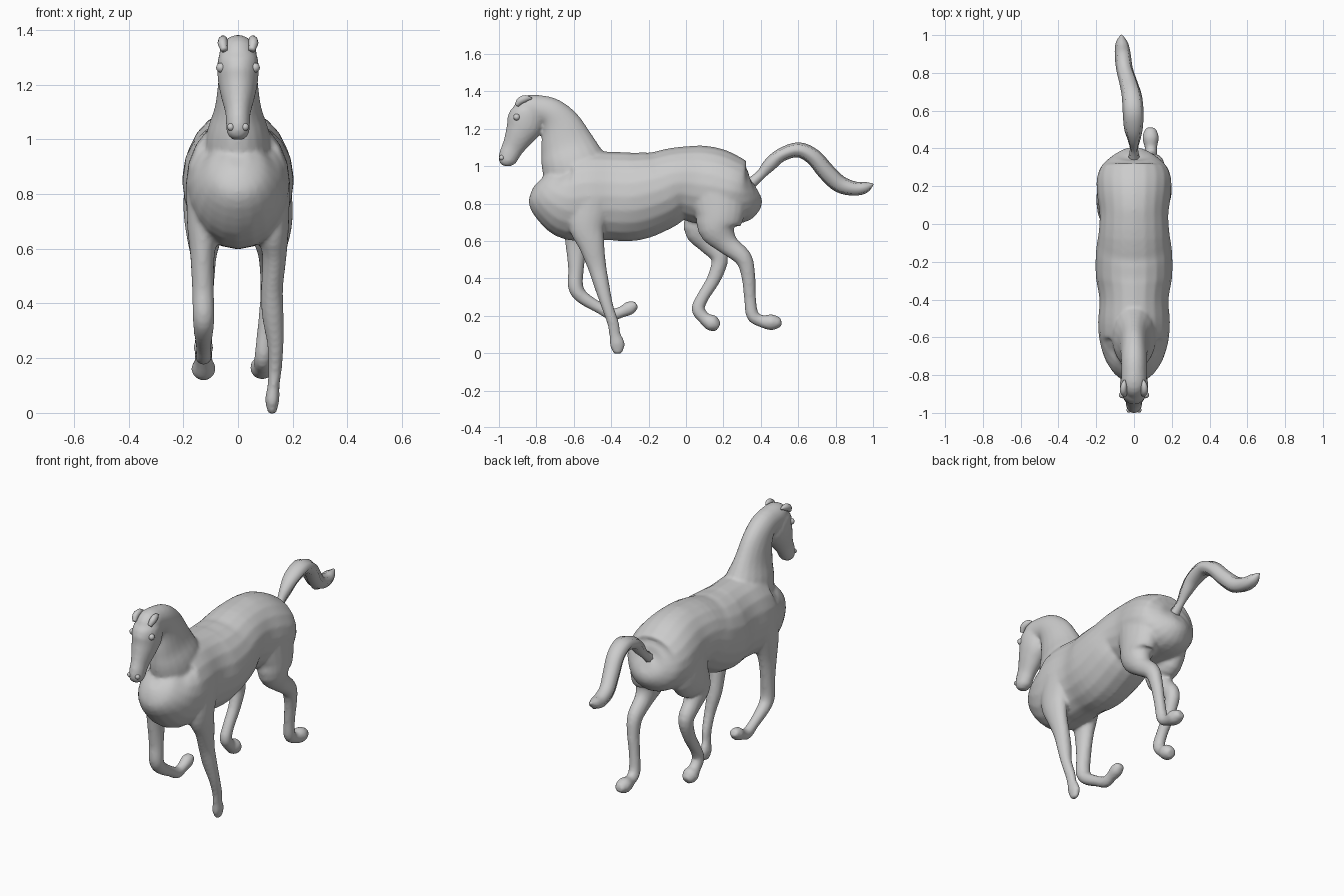
import bpy, bmesh, math
from mathutils import Vector


def catmull(p, t):
    a, b, c, d = p
    return [0.5 * (2*q + (r-o)*t + (2*o-5*q+4*r-s)*t*t + (3*q-o-3*r+s)*t**3)
            for o, q, r, s in zip(a, b, c, d)]


def loft(bm, stations, sides=20, steps=4, flutes=0.0):
    """Stations are (x, y, z, half depth in the side plane, half width)."""
    s = [stations[0]] + list(stations) + [stations[-1]]
    pts = [catmull(s[i:i+4], k/steps) for i in range(len(s)-3) for k in range(steps)]
    pts.append(list(stations[-1]))
    rings = []
    for i, p in enumerate(pts):
        tan = (Vector(pts[min(i+1, len(pts)-1)][:3]) - Vector(pts[max(i-1, 0)][:3])).normalized()
        up = Vector((1, 0, 0)).cross(tan).normalized()
        side = tan.cross(up).normalized()
        ring = []
        for k in range(sides):
            a = 2*math.pi*k/sides
            f = 1 - flutes*(k % 2)
            ring.append(bm.verts.new(Vector(p[:3]) + up*math.sin(a)*max(p[3], .004)*f
                                     + side*math.cos(a)*max(p[4], .004)*f))
        rings.append(ring)
    for r0, r1 in zip(rings, rings[1:]):
        for k in range(sides):
            j = (k+1) % sides
            bm.faces.new((r0[k], r0[j], r1[j], r1[k]))
    bm.faces.new(rings[0][::-1])
    bm.faces.new(rings[-1])


def finish(bm, name, smooth=True):
    bmesh.ops.recalc_face_normals(bm, faces=bm.faces)
    me = bpy.data.meshes.new(name)
    bm.to_mesh(me)
    bm.free()
    for f in me.polygons:
        f.use_smooth = smooth
    ob = bpy.data.objects.new(name, me)
    bpy.context.collection.objects.link(ob)
    return ob


# Trunk, chest to rump
trunk = [(0, -.775, .93, .05, .04), (0, -.755, .91, .12, .10), (0, -.70, .86, .175, .155),
         (0, -.62, .83, .225, .182), (0, -.52, .84, .24, .19), (0, -.40, .84, .237, .183),
         (0, -.28, .838, .237, .202), (0, -.15, .87, .215, .202), (0, -.05, .91, .19, .188),
         (0, .05, .905, .207, .182), (0, .15, .89, .207, .195), (0, .24, .87, .187, .197),
         (0, .31, .855, .16, .17), (0, .36, .86, .11, .11), (0, .383, .87, .04, .04)]
# Arched neck
neck = [(0, -.55, .88, .19, .13), (0, -.605, 1.02, .172, .115), (0, -.635, 1.115, .145, .085),
        (0, -.67, 1.215, .112, .072), (0, -.72, 1.28, .085, .069), (0, -.79, 1.302, .078, .068),
        (0, -.85, 1.305, .072, .068), (0, -.89, 1.28, .05, .05)]
# Head, poll to muzzle
head = [(0, -.86, 1.35, .035, .04), (0, -.855, 1.30, .085, .072), (0, -.86, 1.23, .1, .075),
        (0, -.89, 1.165, .08, .064), (0, -.925, 1.10, .06, .047), (0, -.945, 1.06, .055, .044),
        (0, -.957, 1.022, .045, .04), (0, -.96, 1.0, .022, .022)]
# Planted front leg
front_a = [(.11, -.5, .84, .13, .08), (.125, -.53, .69, .10, .062), (.133, -.505, .58, .07, .045),
           (.125, -.475, .46, .05, .04), (.127, -.45, .36, .041, .04), (.137, -.42, .25, .032, .03),
           (.135, -.39, .16, .031, .025), (.13, -.38, .1, .031, .022), (.125, -.367, .045, .04, .026),
           (.125, -.365, -.003, .022, .014)]
# Folded front leg
front_b = [(-.11, -.55, .84, .13, .08), (-.125, -.575, .69, .085, .062), (-.13, -.585, .58, .06, .045),
           (-.128, -.588, .45, .042, .04), (-.126, -.59, .355, .041, .04), (-.126, -.555, .30, .036, .036),
           (-.126, -.46, .24, .03, .028), (-.126, -.395, .208, .033, .03), (-.126, -.345, .22, .03, .03),
           (-.126, -.30, .242, .037, .036), (-.126, -.265, .262, .02, .024)]
# Extended hind leg
hind_a = [(.105, .17, .90, .16, .085), (.115, .18, .75, .135, .085), (.12, .17, .665, .105, .075),
          (.122, .22, .585, .06, .05), (.122, .305, .51, .047, .042), (.115, .332, .42, .038, .034),
          (.10, .342, .30, .032, .03), (.092, .355, .205, .034, .032), (.09, .40, .172, .032, .032),
          (.088, .46, .165, .043, .044), (.088, .51, .165, .022, .026)]
# Gathered hind leg
hind_b = [(-.105, .15, .90, .16, .085), (-.115, .13, .76, .14, .085), (-.122, .07, .665, .085, .07),
          (-.126, .12, .585, .056, .05), (-.126, .18, .51, .046, .042), (-.126, .15, .40, .037, .034),
          (-.126, .09, .30, .033, .031), (-.126, .065, .235, .036, .033), (-.126, .10, .185, .034, .034),
          (-.126, .14, .16, .044, .045), (-.126, .175, .14, .024, .026)]

# All flesh parts fused into one smooth surface
bm = bmesh.new()
for part in (trunk, neck, head, front_a, front_b, hind_a, hind_b):
    loft(bm, part)
body = finish(bm, "horse_body")
rm = body.modifiers.new("fuse", 'REMESH')
rm.mode = 'VOXEL'
rm.voxel_size = .01
rm.use_smooth_shade = True
sm = body.modifiers.new("soften", 'SMOOTH')
sm.factor = .5
sm.iterations = 4

# Fluted hair of the tail
bm = bmesh.new()
loft(bm, [(0, .35, .91, .03, .03), (0, .40, .955, .026, .022), (0, .45, 1.01, .036, .035),
          (-.003, .51, 1.06, .036, .05), (-.005, .60, 1.087, .04, .055), (-.012, .68, 1.05, .044, .053),
          (-.03, .75, .97, .047, .048), (-.05, .82, .905, .046, .044), (-.06, .90, .88, .038, .042),
          (-.065, .96, .887, .03, .032), (-.067, 1.0, .905, .005, .006)], sides=16, flutes=.14)
finish(bm, "tail")

# Ears laid back, eyes, nostrils
for s, tag in ((1, "right"), (-1, "left")):
    bm = bmesh.new()
    loft(bm, [(s*.05, -.905, 1.325, .012, .012), (s*.056, -.885, 1.35, .02, .018),
              (s*.054, -.855, 1.362, .018, .016), (s*.05, -.825, 1.362, .004, .004)], sides=10)
    finish(bm, "ear_" + tag)
    for name, pos, r in (("eye_", (s*.062, -.905, 1.262), .018), ("nostril_", (s*.026, -.985, 1.045), .014)):
        bm = bmesh.new()
        bmesh.ops.create_uvsphere(bm, u_segments=12, v_segments=8, radius=r)
        bmesh.ops.translate(bm, verts=bm.verts, vec=pos)
        finish(bm, name + tag)
